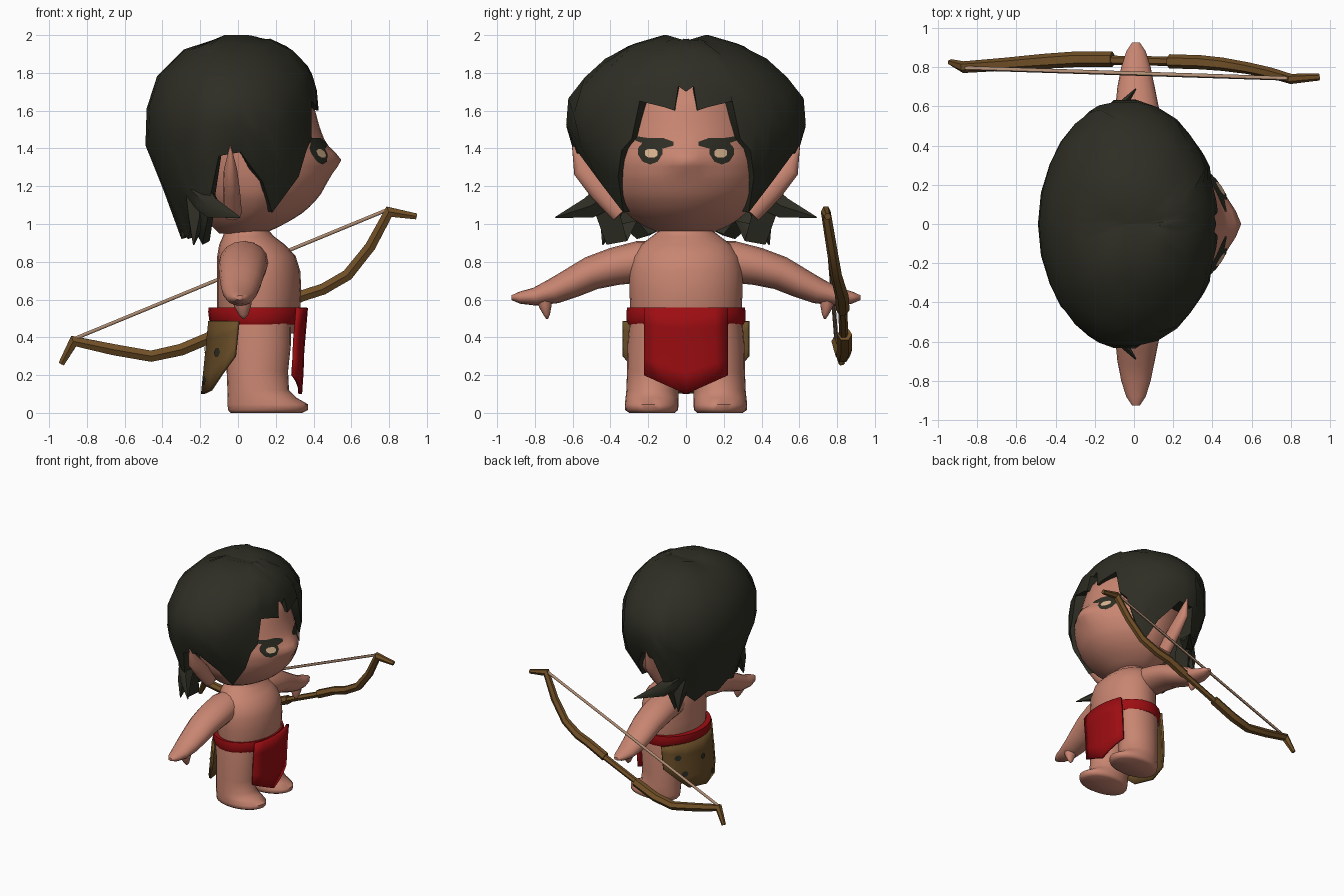
import bpy, bmesh, math
from mathutils import Vector
from mathutils.bvhtree import BVHTree

if "Cube" in bpy.data.objects:
    bpy.data.objects.remove(bpy.data.objects["Cube"])


def mat(name, r, g, b):
    m = bpy.data.materials.new(name)
    m.diffuse_color = (r, g, b, 1)
    m.use_nodes = True
    m.node_tree.nodes["Principled BSDF"].inputs["Base Color"].default_value = m.diffuse_color
    return m


SKIN = mat("skin", .58, .235, .165)
HAIR = mat("dark hair", .027, .027, .018)
RED = mat("red cloth", .34, .004, .006)
HIDE = mat("brown hide", .15, .08, .022)
WOOD = mat("bow wood", .165, .08, .02)
CORD = mat("bow cord", .42, .26, .17)
CREAM = mat("eye cream", .70, .46, .28)


def finish(name, bm, material, angle=60, mirror=False, thick=0, fix=True):
    if fix:
        bmesh.ops.recalc_face_normals(bm, faces=bm.faces)
    me = bpy.data.meshes.new(name)
    bm.to_mesh(me)
    bm.free()
    me.materials.append(material)
    me.shade_smooth()
    me.set_sharp_from_angle(angle=math.radians(angle))
    ob = bpy.data.objects.new(name, me)
    bpy.context.collection.objects.link(ob)
    if thick:
        s = ob.modifiers.new("thickness", 'SOLIDIFY')
        s.thickness, s.offset = thick, 0
    if mirror:
        m = ob.modifiers.new("mirror", 'MIRROR')
        m.use_axis = (False, True, False)
        m.use_mirror_merge = False
    return ob


def loft(name, rings, material, cap=(True, True), **kw):
    """Skin closed rings of equal point count."""
    bm = bmesh.new()
    vs = [[bm.verts.new(p) for p in r] for r in rings]
    n = len(vs[0])
    for a, b in zip(vs, vs[1:]):
        for i in range(n):
            bm.faces.new((a[i], a[(i + 1) % n], b[(i + 1) % n], b[i]))
    if cap[0]:
        bm.faces.new(vs[0][::-1])
    if cap[1]:
        bm.faces.new(vs[-1])
    return finish(name, bm, material, **kw)


def ring(z, xf, xb, w, yc=0, n=24, p=1):
    """Level ring given front x, back x and half width."""
    c, r, pts = (xf + xb) / 2, (xf - xb) / 2, []
    for i in range(n):
        a = 2 * math.pi * i / n
        k = math.cos(a)
        pts.append(Vector((c + r * math.copysign(abs(k) ** (p if k > 0 else 1), k),
                           yc + w * math.sin(a), z)))
    return pts


def tube(name, stations, material, ref, n=12, **kw):
    """Elliptical tube; stations are (x, y, z, radius along ref, other radius)."""
    P = [Vector(s[:3]) for s in stations]
    rings = []
    for i, s in enumerate(stations):
        t = Vector()
        if i:
            t += (P[i] - P[i - 1]).normalized()
        if i < len(P) - 1:
            t += (P[i + 1] - P[i]).normalized()
        t.normalize()
        u = (Vector(ref) - t * t.dot(Vector(ref))).normalized()
        v = t.cross(u)
        rings.append([P[i] + u * s[3] * math.cos(2 * math.pi * k / n)
                      + v * s[4] * math.sin(2 * math.pi * k / n) for k in range(n)])
    return loft(name, rings, material, **kw)


def sheet(name, stations, xfunc, material, rows=4, **kw):
    """Draped sheet; stations are (y, top z, bottom z)."""
    bm = bmesh.new()
    cols = []
    for y, a, b in stations:
        zs = [a + (b - a) * k / rows for k in range(rows + 1)]
        cols.append([bm.verts.new((xfunc(y, z), y, z)) for z in zs])
    for c, d in zip(cols, cols[1:]):
        for k in range(rows):
            bm.faces.new((c[k], c[k + 1], d[k + 1], d[k]))
    return finish(name, bm, material, **kw)


def interp(table, v):
    """Linear lookup, first column ascending."""
    if v <= table[0][0]:
        return table[0][1:]
    for a, b in zip(table, table[1:]):
        if v <= b[0]:
            t = (v - a[0]) / (b[0] - a[0])
            return [p + (q - p) * t for p, q in zip(a[1:], b[1:])]
    return table[-1][1:]


# head with a pointed nose
HEAD = [(.95, .14, -.10, .13), (1.0, .25, -.15, .25), (1.07, .36, -.20, .33),
        (1.15, .435, -.25, .39), (1.25, .487, -.30, .42), (1.34, .497, -.33, .43),
        (1.42, .465, -.35, .43), (1.52, .43, -.35, .42), (1.65, .395, -.33, .38),
        (1.8, .28, -.25, .25)]
rings = []
for i in range(25):
    z = .95 + .85 * i / 24
    r = ring(z, *interp(HEAD, z), n=40, p=1.3)
    for v in r:
        if v.x > .2:
            v.x += .05 * math.exp(-(v.y / .09) ** 2 - ((z - 1.34) / .06) ** 2)
    rings.append(r)
head = loft("head", rings, SKIN)
bm = bmesh.new()
bm.from_mesh(head.data)
bvh = BVHTree.FromBMesh(bm)
bm.free()


def on_face(off):
    return lambda y, z: bvh.ray_cast(Vector((2, y, z)), Vector((-1, 0, 0)))[0].x + off


# painted eyes and brows
for nm, st, m, off in (
    ("brow", [(.065, 1.435, 1.415), (.12, 1.455, 1.40), (.16, 1.455, 1.41), (.2, 1.455, 1.42),
              (.25, 1.463, 1.435), (.3, 1.475, 1.455)], HAIR, .006),
    ("eye_outline", [(.125, 1.40, 1.37), (.15, 1.43, 1.33), (.19, 1.43, 1.315),
                     (.23, 1.43, 1.33), (.255, 1.40, 1.37)], HAIR, .006),
    ("eye_white", [(.15, 1.385, 1.365), (.165, 1.397, 1.352), (.2, 1.397, 1.352),
                   (.218, 1.388, 1.365)], CREAM, .01)):
    sheet(nm, st, on_face(off), m, mirror=True, fix=False)

# ears
tube("ear", [(-.03, .34, 1.06, .05, .06), (-.035, .45, 1.18, .045, .065),
             (-.04, .545, 1.29, .035, .055), (-.04, .598, 1.41, .004, .006)],
     SKIN, (1, 0, 0), mirror=True)

# hair cap: z, front x, back x, half width in front of and behind the ear
CAP = [(.88, .30, -.29, .36, .52), (1.05, .36, -.33, .39, .52), (1.25, .48, -.43, .50, .56),
       (1.38, .46, -.49, .575, .60), (1.5, .435, -.49, .64, .64), (1.68, .425, -.48, .625, .625),
       (1.82, .385, -.41, .50, .50), (1.93, .28, -.28, .36, .36), (2.0, .13, -.10, .12, .12)]
# lower hair edge by angle from the front
EDGE = [(0, 1.70), (4, 1.73), (5.5, 1.60), (11, 1.62), (23, 1.65), (28, 1.45), (36, 1.39),
        (46, 1.25), (57, 1.06), (70, 1.22), (84, 1.38), (98, 1.36), (108, 1.15), (115, 1.03),
        (126, .89), (138, 1.0), (150, .92), (165, .97), (180, .92)]
cols = EDGE + [(-a, z) for a, z in EDGE[-2:0:-1]]


def hair_point(a, z, s=1):
    xf, xb, wf, wb = interp(CAP, z)
    c, k = math.cos(math.radians(a)), -.04
    x = k + s * c * ((xf - k) if c > 0 else (k - xb))
    return Vector((x, s * (wf if c > 0 else wb) * math.sin(math.radians(a)), z))


rings = [[hair_point(a, 2, .05) - Vector((0, 0, .03)) for a, z in cols]]
for t in (0, .07, .2, .36, .54, .76, 1):
    r = [hair_point(a, 2 - (2 - z) * t) for a, z in cols]
    if t == 0:
        for v in r:
            v.z -= .03 * max(0, 1 - abs(v.y) / .1)
    rings.append(r)
rings.append([hair_point(a, z, .74) + Vector((0, 0, .02)) for a, z in cols])
loft("hair", rings, HAIR, cap=(True, False))

# loose locks behind the ears
tube("side_lock", [(-.2, .40, 1.16, .08, .07), (-.13, .52, 1.08, .06, .045),
                   (.01, .69, 1.035, .004, .004)], HAIR, (0, 0, 1), n=5, mirror=True)
tube("rear_lock", [(-.22, .36, 1.15, .07, .07), (-.22, .41, 1.02, .05, .05),
                   (-.235, .44, .89, .004, .004)], HAIR, (1, 0, 0), n=5, mirror=True)

# torso and limbs
loft("torso", [ring(*r) for r in (
    (.42, .30, -.08, .28), (.55, .33, -.11, .295), (.65, .335, -.11, .30), (.75, .33, -.11, .30),
    (.83, .305, -.11, .28), (.89, .25, -.10, .24), (.935, .19, -.08, .18),
    (.97, .16, -.07, .135), (1.05, .16, -.07, .13))], SKIN)
tube("arm", [(.04, .10, .80, .12, .11), (.03, .25, .80, .13, .11), (.025, .38, .775, .13, .10),
             (.02, .5, .74, .12, .09), (.015, .6, .69, .11, .08), (.01, .7, .645, .095, .068),
             (.01, .8, .615, .075, .048), (.01, .88, .61, .05, .032), (.01, .925, .61, .02, .012)],
     SKIN, (1, 0, 0), n=16, mirror=True)
tube("thumb", [(.02, .75, .64, .06, .05), (.025, .745, .565, .045, .035), (.03, .737, .52, .025, .018),
               (.03, .735, .498, .006, .006)], SKIN, (1, 0, 0), n=10, mirror=True)
loft("leg", [ring(*r) for r in (
    (0, .34, -.04, .12, .18), (.015, .37, -.052, .14, .182), (.045, .372, -.056, .142, .182),
    (.08, .31, -.055, .14, .18), (.12, .27, -.056, .138, .178), (.22, .265, -.06, .14, .172),
    (.36, .28, -.065, .145, .165), (.52, .28, -.08, .14, .155))], SKIN, mirror=True)

# loincloth: belt, front flap, rear hide
loft("belt", [ring(*r) for r in (
    (.47, .31, -.10, .28), (.468, .335, -.135, .305), (.49, .35, -.152, .315),
    (.535, .352, -.158, .315), (.557, .345, -.155, .312), (.557, .31, -.10, .28))], RED)
sheet("front_flap", [(y, .557, .1 + .1 * abs(y) / .22) for y in (-.22, -.15, -.08, 0, .08, .15, .22)],
      lambda y, z: .36 - .085 * (.55 - z) * (1 if z > .3 else .8) - .045 * (y / .22) ** 2,
      RED, thick=.02)


def hide_x(y, z, off=0):
    return -.15 - .1 * (.47 - z) + .15 * (y / .33) ** 2 - off


sheet("rear_hide", [(-.33, .485, .3), (-.25, .485, .2), (-.17, .485, .12), (0, .485, .1),
                    (.17, .485, .12), (.25, .485, .2), (.33, .485, .3)], hide_x, HIDE, thick=.018)
for i, (y, z) in enumerate(((-.22, .32), (.2, .24), (.24, .38), (-.1, .17), (.02, .34))):
    sheet("hide_spot_%d" % i, [(y - .025, z + .004, z - .004), (y - .012, z + .022, z - .022),
                               (y + .012, z + .022, z - .022), (y + .025, z + .004, z - .004)],
          lambda y, z: hide_x(y, z, .014), HAIR, rows=1, fix=False)

# bow: tapered limbs, thin grip, hooked tips
LIMB = [(-.935, .825, .26, .016, .018), (-.87, .80, .38, .03, .035), (-.66, .815, .335, .033, .034),
        (-.46, .83, .30, .038, .034), (-.3, .84, .335, .04, .036), (-.11, .84, .415, .04, .036)]
UPPER = [(.18, .83, .545, .036, .036), (.34, .825, .62, .036, .034), (.45, .815, .655, .034, .034),
         (.58, .795, .73, .03, .034), (.70, .77, .88, .028, .032), (.80, .74, 1.065, .026, .035),
         (.945, .75, 1.04, .018, .018)]
tube("lower_limb", LIMB, WOOD, (0, 1, 0), n=6, angle=35)
tube("upper_limb", UPPER, WOOD, (0, 1, 0), n=6, angle=35)
tube("bow_grip", [(-.14, .835, .405, .024, .024), (.2, .83, .55, .024, .024)],
     WOOD, (0, 1, 0), n=6, angle=35)
tube("bow_string", [(-.86, .795, .395, .011, .011), (.79, .742, 1.075, .011, .011)],
     CORD, (0, 1, 0), n=6)
